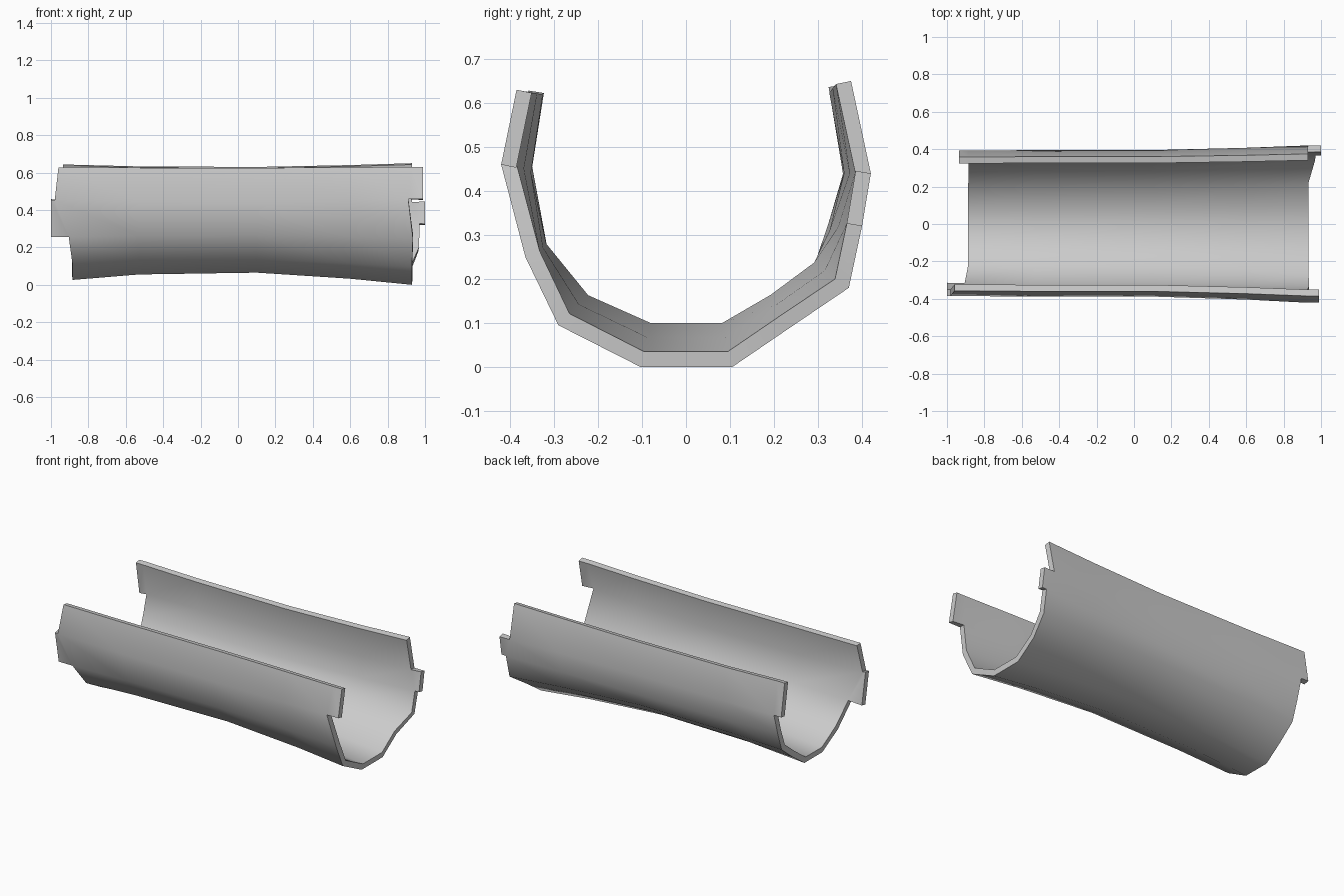
import bpy
import bmesh

cube = bpy.data.objects.get("Cube")
if cube:
    bpy.data.objects.remove(cube)

metal = bpy.data.materials.new("plain_grey")
metal.use_nodes = True
grey = (0.6, 0.6, 0.6, 1)
metal.diffuse_color = grey
metal.node_tree.nodes["Principled BSDF"].inputs["Base Color"].default_value = grey

# Outer cross-section (y, z) from front rim to back rim: flared end and narrow waist
flare = [(-.385, .63), (-.42, .46), (-.365, .25), (-.29, .095), (-.103, 0),
         (.105, 0), (.24, .092), (.37, .18), (.40, .32), (.42, .44), (.375, .65)]
waist = [(-.36, .625), (-.388, .44), (-.35, .265), (-.245, .135), (-.088, .065),
         (.092, .065), (.212, .135), (.32, .215), (.36, .30), (.395, .44), (.36, .63)]

# Flare along the length: x, sideways weight, vertical weight
stations = [(-.885, -.1, .6), (-.53, 0, .15), (.1, 0, 0), (.6, .5, .5), (.93, 1, 1)]

# Where the ends of the shell are not cut square, by cross-section point
left_cut = {0: -.96, 1: -.98, 2: -.905}
right_cut = {1: .91, 2: .935, 7: .965, 8: .97}

bm = bmesh.new()


def shell_point(i, station, x=None):
    sx, wy, wz = station
    (fy, fz), (ny, nz) = flare[i], waist[i]
    return bm.verts.new((sx if x is None else x, ny + (fy - ny) * wy, nz + (fz - nz) * wz))


# Curved trough wall
rows = []
for i in range(len(flare)):
    row = [shell_point(i, s) for s in stations]
    row[0].co.x = left_cut.get(i, row[0].co.x)
    row[-1].co.x = right_cut.get(i, row[-1].co.x)
    rows.append(row)
for a, b in zip(rows, rows[1:]):
    for k in range(len(stations) - 1):
        bm.faces.new((a[k], b[k], b[k + 1], a[k + 1]))

# Interlocking tabs on the ends: strip, end, x of the tip
for strip, end, tip in [(0, -1, .99), (8, -1, 1), (1, 0, -1), (9, 0, -.935)]:
    a, b = rows[strip][end], rows[strip + 1][end]
    c, d = (shell_point(i, stations[end], tip) for i in (strip, strip + 1))
    bm.faces.new((a, b, d, c) if end else (c, d, b, a))

mesh = bpy.data.meshes.new("trough_shell")
bm.to_mesh(mesh)
bm.free()
mesh.materials.append(metal)
shell = bpy.data.objects.new("trough_shell", mesh)
bpy.context.collection.objects.link(shell)

# Wall thickness, grown inwards
thick = shell.modifiers.new("wall_thickness", 'SOLIDIFY')
thick.thickness = .035
thick.offset = -1
thick.use_even_offset = True

bpy.ops.object.select_all(action='DESELECT')
shell.select_set(True)
bpy.context.view_layer.objects.active = shell
bpy.ops.object.modifier_apply(modifier=thick.name)
bpy.ops.object.shade_smooth_by_angle(angle=.9)
